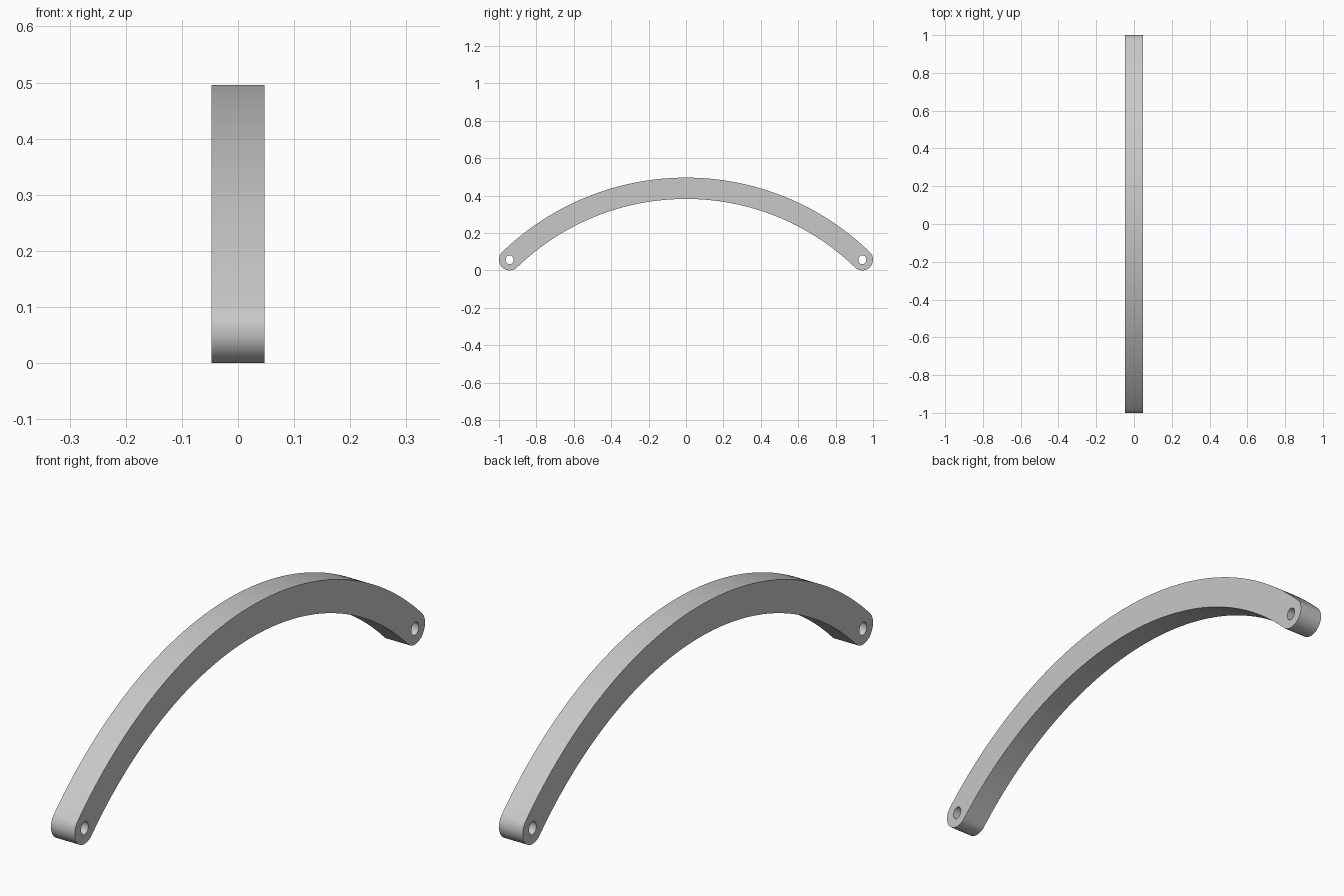
import bpy
import bmesh
from math import sin, cos, pi, asin, radians

cube = bpy.data.objects.get("Cube")
if cube:
    bpy.data.objects.remove(cube, do_unlink=True)

TOP, CAP, THICK = 0.496, 0.057, 0.095   # height, end radius, depth
HALF = 1 - CAP                          # distance of each hole from the middle
rise = TOP - 2 * CAP
R = (HALF ** 2 + rise ** 2) / (2 * rise)  # centreline radius
CZ = TOP - CAP - R
SWEEP = asin(HALF / R)


def arc(cx, cy, rx, ry, start, end, steps):
    """Points on an arc, angles measured clockwise from straight up."""
    angles = [start + (end - start) * i / steps for i in range(steps + 1)]
    return [(cx + rx * sin(a), cy + ry * cos(a)) for a in angles]


# Outline: outer arc, right cap, inner arc, left cap
outline = arc(0, CZ, R + CAP, R + CAP, -SWEEP, SWEEP, 64)
outline += arc(HALF, CAP, CAP, CAP, SWEEP, SWEEP + pi, 24)[1:-1]
outline += arc(0, CZ, R - CAP, R - CAP, SWEEP, -SWEEP, 64)
outline += arc(-HALF, CAP, CAP, CAP, pi - SWEEP, 2 * pi - SWEEP, 24)[1:-1]

# Pin holes through both ends
holes = [arc(s * HALF, CAP, 0.021, 0.024, 0, 2 * pi, 16)[:-1] for s in (-1, 1)]

# Filled flat curve given depth
curve = bpy.data.curves.new("curved_handle", "CURVE")
curve.dimensions = "2D"
curve.fill_mode = "BOTH"
curve.extrude = THICK / 2
for points in [outline] + holes:
    spline = curve.splines.new("POLY")
    spline.points.add(len(points) - 1)
    for p, (u, v) in zip(spline.points, points):
        p.co = (u, v, 0, 1)
    spline.use_cyclic_u = True

handle = bpy.data.objects.new("curved_handle", curve)
bpy.context.collection.objects.link(handle)
handle.rotation_euler = (pi / 2, 0, pi / 2)
bpy.ops.object.select_all(action="DESELECT")
handle.select_set(True)
bpy.context.view_layer.objects.active = handle
bpy.ops.object.convert(target="MESH")
handle = bpy.context.object
bpy.ops.object.transform_apply(location=False, rotation=True, scale=False)

# Weld the sides to the faces
bm = bmesh.new()
bm.from_mesh(handle.data)
bmesh.ops.remove_doubles(bm, verts=bm.verts, dist=0.0001)
bmesh.ops.recalc_face_normals(bm, faces=bm.faces)
bm.to_mesh(handle.data)
bm.free()
bpy.ops.object.shade_smooth_by_angle(angle=radians(35))

# Plain grey finish
grey = bpy.data.materials.new("light_grey")
grey.use_nodes = True
grey.diffuse_color = (0.58, 0.58, 0.58, 1)
grey.node_tree.nodes["Principled BSDF"].inputs["Base Color"].default_value = grey.diffuse_color
handle.data.materials.clear()
handle.data.materials.append(grey)
